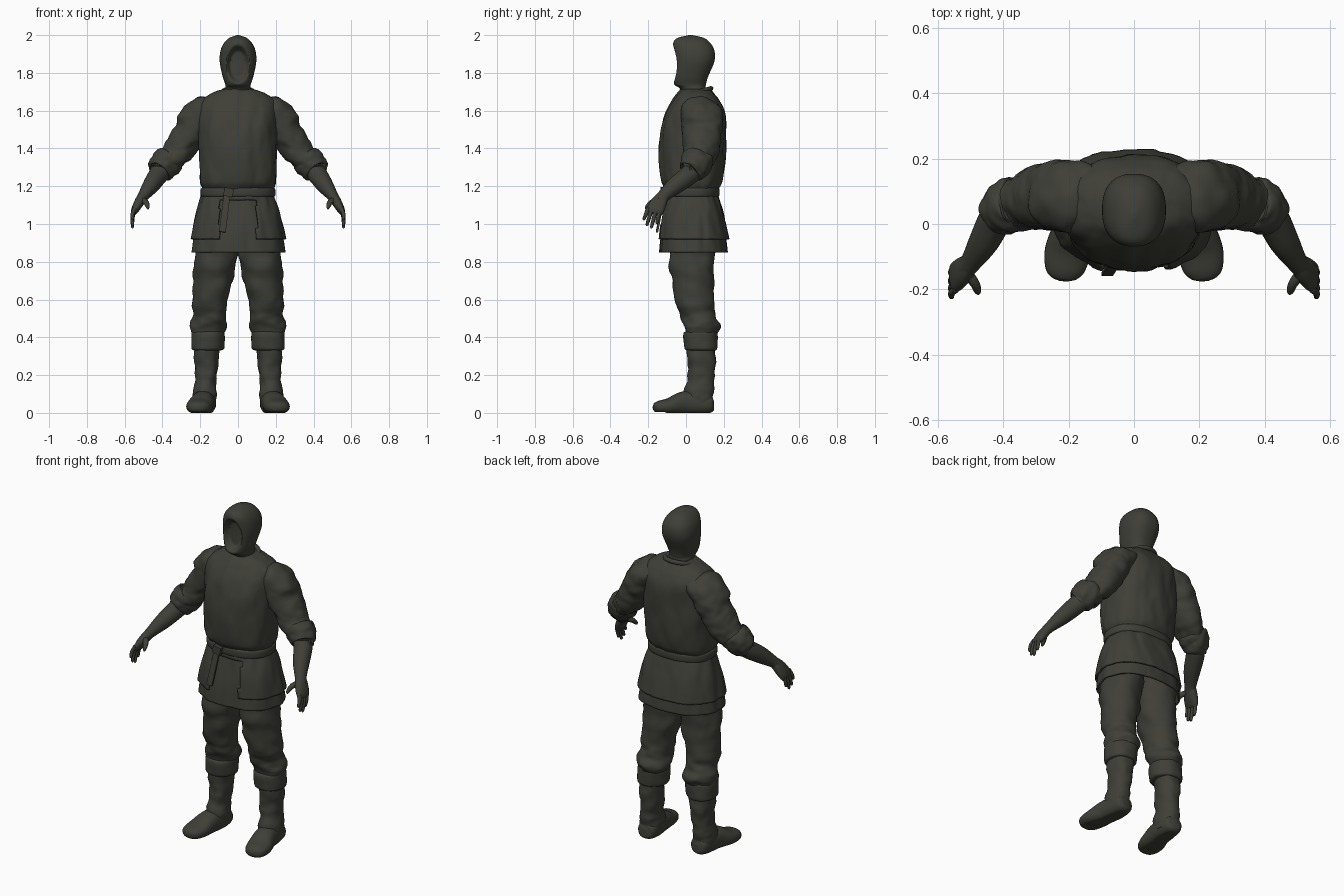
import bpy, bmesh, math
from mathutils import Vector, noise

if "Cube" in bpy.data.objects:
    bpy.data.objects.remove(bpy.data.objects["Cube"])

cloth = bpy.data.materials.new("dark olive grey")
cloth.diffuse_color = (0.05, 0.05, 0.039, 1)
cloth.use_nodes = True
cloth.node_tree.nodes["Principled BSDF"].inputs["Base Color"].default_value = cloth.diffuse_color


def smooth_rows(rows, steps):
    """Catmull-Rom interpolation through rows of numbers."""
    out = []
    for i in range(len(rows) - 1):
        p0, p1, p2 = rows[max(i - 1, 0)], rows[i], rows[i + 1]
        p3 = rows[min(i + 2, len(rows) - 1)]
        for s in range(steps):
            t = s / steps
            out.append([0.5 * (2 * b + (c - a) * t + (2 * a - 5 * b + 4 * c - d) * t * t
                               + (3 * b - a - 3 * c + d) * t ** 3)
                        for a, b, c, d in zip(p0, p1, p2, p3)])
    return out + [list(rows[-1])]


def skin(name, frames, n, power, fold, mirror, cap, shape):
    """Skin rings given as (centre, axis a, axis b); fold = (amount, xy scale, z scale)."""
    bm = bmesh.new()
    rings = []
    for c, a, b in frames:
        ring = []
        for k in range(n):
            w = 2 * math.pi * k / n
            cu = math.copysign(abs(math.cos(w)) ** (2 / power), math.cos(w))
            sv = math.copysign(abs(math.sin(w)) ** (2 / power), math.sin(w))
            r = a * cu + b * sv
            p = c + r
            if fold:
                q = Vector((p.x * fold[1], p.y * fold[1], p.z * fold[2]))
                p = p + r.normalized() * fold[0] * (noise.noise(q) + 0.4 * noise.noise(q * 2.1))
            if shape:
                p = shape(p)
            ring.append(bm.verts.new(p))
        rings.append(ring)
    for r0, r1 in zip(rings, rings[1:]):
        for k in range(n):
            bm.faces.new((r0[k], r0[(k + 1) % n], r1[(k + 1) % n], r1[k]))
    if cap:
        bm.faces.new(rings[0])
        bm.faces.new(rings[-1])
    bmesh.ops.recalc_face_normals(bm, faces=bm.faces)
    me = bpy.data.meshes.new(name)
    bm.to_mesh(me)
    bm.free()
    ob = bpy.data.objects.new(name, me)
    bpy.context.collection.objects.link(ob)
    if mirror:
        ob.modifiers.new("mirror", 'MIRROR').use_mirror_merge = False
    return ob


def stack(name, rows, n=48, steps=6, power=2.2, fold=None, mirror=False, cap=True, shape=None):
    """Horizontal rings from rows (z, x0, x1, y0, y1)."""
    fr = [(Vector(((x0 + x1) / 2, (y0 + y1) / 2, z)), Vector(((x1 - x0) / 2, 0, 0)),
           Vector((0, (y1 - y0) / 2, 0))) for z, x0, x1, y0, y1 in smooth_rows(rows, steps)]
    return skin(name, fr, n, power, fold, mirror, cap, shape)


def tube(name, rows, ref=(0, 1, 0), n=24, steps=5, power=2.0, fold=None, shape=None):
    """Mirrored tube along rows (x, y, z, ra, rb); rb lies towards ref."""
    rows = smooth_rows(rows, steps)
    pts = [Vector(r[:3]) for r in rows]
    fr = []
    for i, r in enumerate(rows):
        t = (pts[min(i + 1, len(pts) - 1)] - pts[max(i - 1, 0)]).normalized()
        a = t.cross(Vector(ref)).normalized()
        fr.append((pts[i], a * max(r[3], .001), a.cross(t) * max(r[4], .001)))
    return skin(name, fr, n, power, fold, True, True, shape)


def sym(rows):
    return [(z, -x, x, y0, y1) for z, x, y0, y1 in rows]


# Hooded head with hollow face opening
def hollow_face(p):
    d = math.hypot(p.x / 0.064, (p.z - 1.845) / 0.108)
    if p.y < 0.03 and d < 1:
        t = min(1, (1 - d) / 0.4)
        p.y += 0.04 * t * t * (3 - 2 * t)
    return p


stack("hooded_head", sym([
    (1.65, .078, .0, .125), (1.715, .068, -.03, .105), (1.74, .068, -.064, .106),
    (1.78, .081, -.069, .117), (1.86, .097, -.066, .15), (1.92, .092, -.069, .15),
    (1.96, .073, -.067, .127), (1.985, .046, -.045, .095), (2.0, .006, .015, .035)]),
    n=96, steps=8, power=2.4, shape=hollow_face)


# Jacket body with raised front placket
def placket(p):
    if p.y < 0 and -0.03 < p.x < 0.004:
        p.y -= 0.004
    return p


stack("jacket_body", sym([
    (1.15, .185, -.10, .165), (1.185, .188, -.105, .17), (1.23, .204, -.128, .19),
    (1.36, .208, -.14, .207), (1.5, .212, -.13, .212), (1.6, .215, -.098, .205),
    (1.655, .195, -.066, .18), (1.695, .135, -.036, .145), (1.715, .075, -.02, .12)]),
    n=96, steps=8, power=2.35, fold=(.010, 16, 5), shape=placket)

bpy.ops.mesh.primitive_torus_add(major_segments=40, minor_segments=10, major_radius=.085,
                                 minor_radius=.013, location=(0, .05, 1.695), rotation=(.27, 0, 0))
bpy.context.object.name = "collar"

# Two-layer skirt: full under tunic, jacket tail open at the front
under = stack("under_tunic", sym([
    (1.14, .178, -.088, .153), (.98, .225, -.125, .203), (.85, .246, -.14, .221)]),
    n=96, steps=8, power=2.35, fold=(.010, 18, 3), cap=False)
tail = stack("jacket_tail", sym([
    (1.16, .188, -.103, .167), (1.05, .224, -.132, .203), (.92, .252, -.147, .228)]),
    n=96, steps=8, power=2.35, fold=(.010, 18, 3), cap=False)
bm = bmesh.new()
bm.from_mesh(tail.data)
gap = [f for f in bm.faces if f.calc_center_median().y < 0
       and abs(f.calc_center_median().x) < .1 and f.calc_center_median().z < 1.13]
bmesh.ops.delete(bm, geom=gap, context='FACES')
bm.to_mesh(tail.data)
bm.free()
for ob in (under, tail):
    m = ob.modifiers.new("thickness", 'SOLIDIFY')
    m.thickness, m.offset = .01, -1

# Belt, knot and hanging end
stack("belt", sym([(1.145, .186, -.1, .164), (1.15, .197, -.112, .176),
                   (1.185, .197, -.113, .177), (1.192, .186, -.104, .168)]),
      n=64, steps=4, power=2.35)
for name, loc, size, rot in (
        ("belt_knot", (-.05, -.12, 1.168), (.05, .03, .045), (0, .2, 0)),
        ("belt_end", (-.07, -.134, 1.06), (.035, .012, .21), (-.19, .12, 0))):
    bpy.ops.mesh.primitive_cube_add(size=1, location=loc, rotation=rot)
    ob = bpy.context.object
    ob.name, ob.scale = name, size
    m = ob.modifiers.new("round", 'BEVEL')
    m.width, m.segments = .005, 2

# Sleeves with rolled cuffs
tube("sleeve", [(.13, .075, 1.60, .07, .10), (.195, .08, 1.575, .095, .112),
                (.24, .085, 1.51, .092, .108), (.28, .083, 1.435, .084, .10),
                (.335, .072, 1.365, .076, .09), (.39, .05, 1.305, .07, .075)],
     n=40, steps=8, fold=(.014, 12, 16))
tube("rolled_cuff", [(.355, .066, 1.35, .066, .075), (.362, .063, 1.342, .078, .086),
                     (.392, .048, 1.31, .08, .082), (.415, .03, 1.28, .072, .07),
                     (.418, .027, 1.276, .05, .05)],
     n=40, steps=6, fold=(.010, 18, 22))

# Bare forearm and hand
tube("forearm", [(.38, .055, 1.31, .055, .055), (.42, .02, 1.262, .052, .052),
                 (.46, -.055, 1.205, .045, .047), (.50, -.118, 1.15, .03, .034),
                 (.52, -.14, 1.12, .027, .035)])
tube("palm", [(.502, -.12, 1.15, .024, .03), (.523, -.142, 1.115, .026, .042),
              (.545, -.162, 1.075, .02, .046), (.552, -.168, 1.055, .012, .04)], power=2.4)
for i, (y, ty, tz) in enumerate(((-.200, -.222, 1.02), (-.18, -.206, .99),
                                 (-.158, -.182, .978), (-.136, -.154, 1.0))):
    tube("finger_%d" % (i + 1), [
        (.545, y, 1.085, .011, .011), (.558, (y + ty) / 2, (1.07 + tz) / 2 + .01, .0105, .0105),
        (.558, ty, tz + .008, .008, .008), (.556, ty, tz, .002, .002)], n=12)
tube("thumb", [(.515, -.145, 1.13, .017, .017), (.488, -.18, 1.115, .015, .015),
               (.478, -.205, 1.092, .011, .011), (.477, -.214, 1.078, .003, .003)], n=12)

# Trousers bunched over the knees
stack("trouser_leg", [
    (1.0, .0, .19, -.08, .15), (.88, .002, .224, -.092, .15), (.75, .02, .232, -.083, .146),
    (.6, .048, .238, -.055, .147), (.52, .056, .236, -.03, .152), (.465, .052, .252, -.014, .18),
    (.435, .062, .246, -.005, .172), (.40, .09, .23, .0, .15)],
    fold=(.015, 9, 15), mirror=True)

# Boots: folded top, shaft and foot
stack("boot_fold", [
    (.43, .09, .225, .005, .155), (.425, .073, .243, -.01, .167), (.385, .072, .248, -.012, .167),
    (.34, .076, .25, -.01, .165), (.33, .095, .23, .005, .155)],
    fold=(.006, 12, 10), mirror=True)
stack("boot_shaft", [
    (.37, .098, .235, .003, .157), (.25, .105, .226, .01, .156), (.15, .118, .23, .002, .146),
    (.09, .115, .236, -.02, .146), (.03, .12, .236, -.02, .142)],
    fold=(.010, 12, 20), mirror=True)


def flat_sole(p):
    p.z = max(p.z, 0.004 if p.y < -.1 else 0)
    return p


tube("boot_foot", [
    (.174, .147, .045, .02, .025), (.175, .132, .045, .05, .045), (.177, .07, .05, .06, .06),
    (.187, -.01, .052, .062, .062), (.203, -.085, .036, .07, .044), (.212, -.14, .031, .06, .034),
    (.215, -.165, .03, .04, .024), (.216, -.175, .03, .012, .01)],
    ref=(0, 0, 1), n=32, steps=6, power=2.3, shape=flat_sole)

# Shared colour and smooth shading
for ob in bpy.data.objects:
    ob.data.materials.clear()
    ob.data.materials.append(cloth)
    ob.select_set(True)
    bpy.context.view_layer.objects.active = ob
bpy.ops.object.shade_smooth_by_angle(angle=math.radians(45))
